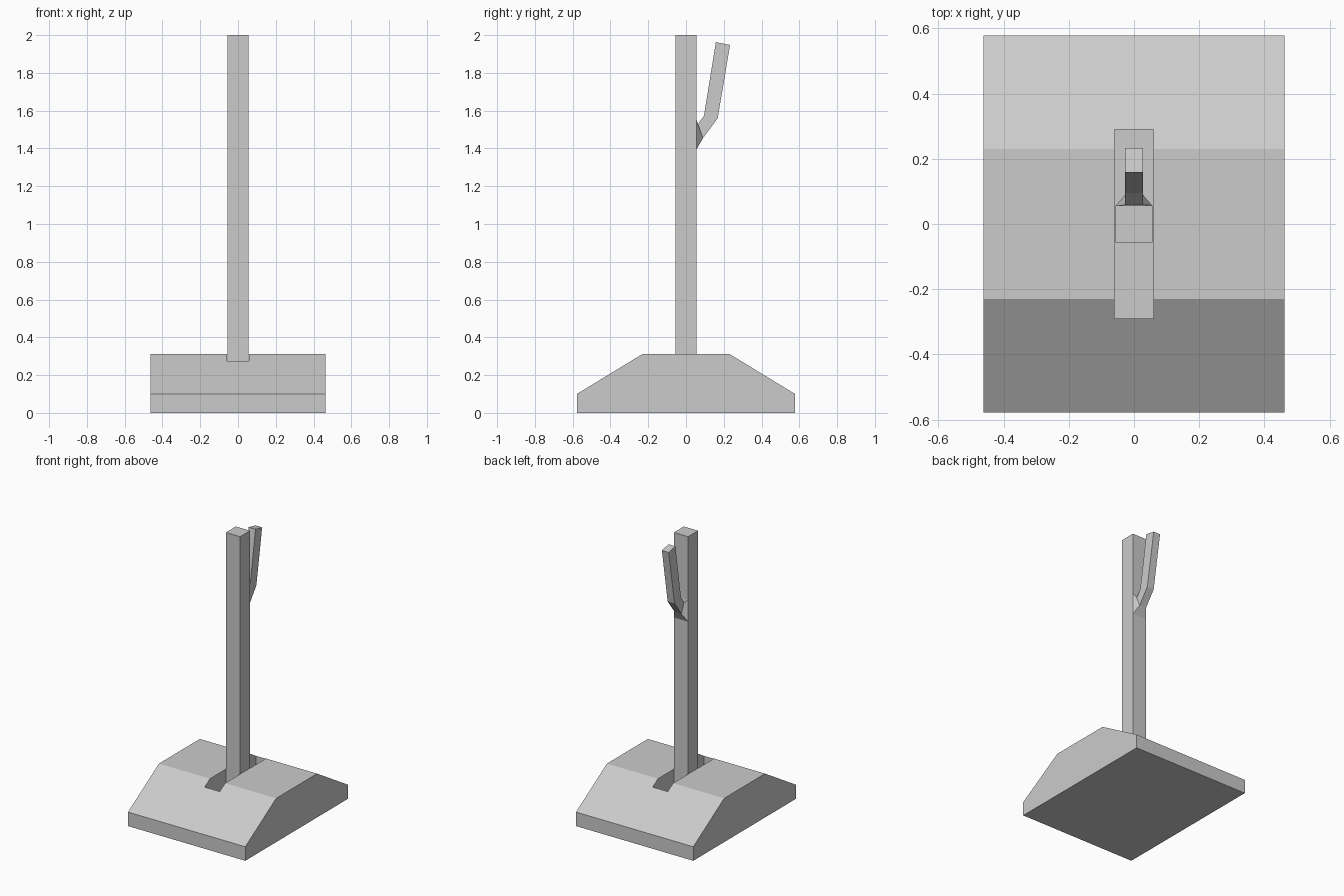
import bpy, bmesh

if "Cube" in bpy.data.objects:
    bpy.data.objects.remove(bpy.data.objects["Cube"])


def loft(name, sections):
    """Join matching vertex rings into one closed flat-faced solid."""
    bm = bmesh.new()
    rings = [[bm.verts.new(p) for p in ring] for ring in sections]
    n = len(rings[0])
    for a, b in zip(rings, rings[1:]):
        for i in range(n):
            j = (i + 1) % n
            bm.faces.new((a[i], a[j], b[j], b[i]))
    bm.faces.new(rings[0][::-1])
    bm.faces.new(rings[-1])
    bmesh.ops.recalc_face_normals(bm, faces=bm.faces)
    mesh = bpy.data.meshes.new(name)
    bm.to_mesh(mesh)
    bm.free()
    obj = bpy.data.objects.new(name, mesh)
    bpy.context.collection.objects.link(obj)
    return obj


def box(name, hx, hy, z0, z1):
    ring = [(-hx, -hy), (hx, -hy), (hx, hy), (-hx, hy)]
    return loft(name, [[(x, y, z) for x, y in ring] for z in (z0, z1)])


SLOT_FLOOR = 0.10

# Sloped base block, extruded across x
half = [(0.578, 0.0), (0.578, 0.10), (0.23, 0.312)]
profile = half + [(-y, z) for y, z in reversed(half)]
base = loft("base", [[(x, y, z) for y, z in profile] for x in (-0.462, 0.462)])

# Long slot sunk into the base around the post
cutter = box("slot_cutter", 0.0595, 0.29, SLOT_FLOOR, 0.6)
mod = base.modifiers.new("slot", 'BOOLEAN')
mod.operation = 'DIFFERENCE'
mod.solver = 'EXACT'
mod.object = cutter
bpy.context.view_layer.objects.active = base
base.select_set(True)
bpy.ops.object.modifier_apply(modifier=mod.name)
bpy.data.objects.remove(cutter)

# Upright post standing in the slot
box("post", 0.056, 0.056, SLOT_FLOOR, 2.0)

# Bent prong on the back: flared root, elbow, straight tip
# each row: half width, inner (y, z), outer (y, z)
prong = [
    (0.056, (0.056, 1.55), (0.056, 1.395)),
    (0.027, (0.060, 1.525), (0.090, 1.455)),
    (0.027, (0.095, 1.572), (0.168, 1.56)),
    (0.027, (0.158, 1.963), (0.233, 1.948)),
]
loft("prong", [[(-w, *a), (w, *a), (w, *b), (-w, *b)] for w, a, b in prong])
